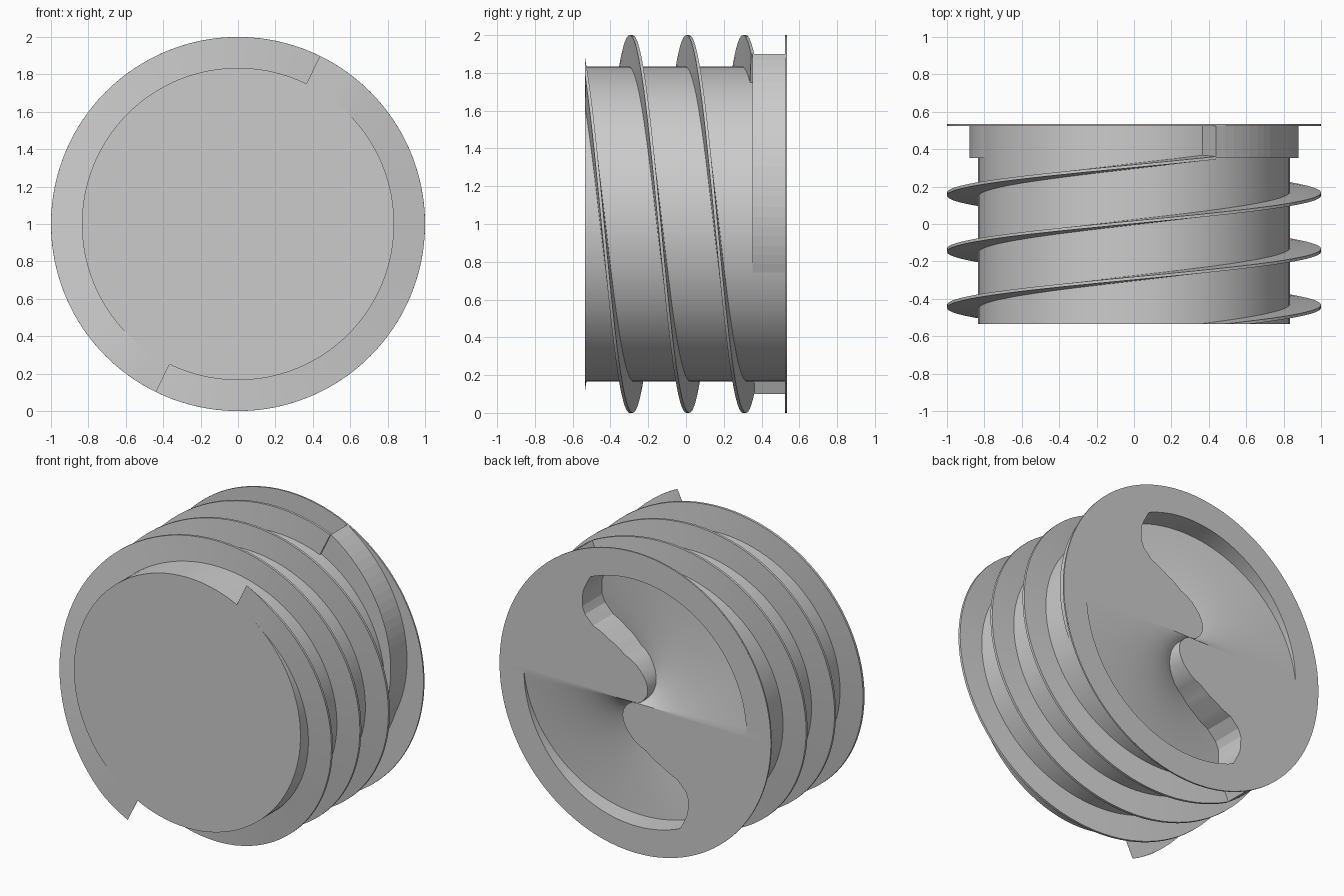
import bpy, bmesh
from math import sin, cos, pi, radians, hypot, atan2

if "Cube" in bpy.data.objects:
    bpy.data.objects.remove(bpy.data.objects["Cube"], do_unlink=True)

FRONT, BACK, FLANGE_Y, COLLAR_Y = -0.535, 0.535, 0.525, 0.353
CORE_R, RIM_R, POCKET_R = 0.835, 1.0, 0.82
RISE = 0.3 / pi              # thread advance per radian
START = radians(26)          # angle where threads and collar ramps begin
SEG = 96

grey = bpy.data.materials.new("plain grey")
grey.use_nodes = True
grey.diffuse_color = (0.6, 0.6, 0.6, 1)
grey.node_tree.nodes["Principled BSDF"].inputs["Base Color"].default_value = (0.6, 0.6, 0.6, 1)


def point(r, a, y):
    """Angle runs clockwise from the top, seen from the front."""
    return (r * sin(a), y, 1 + r * cos(a))


def grid(bm, rows, closed=False):
    """Skin a list of equally long point rows."""
    vs = [[bm.verts.new(p) for p in row] for row in rows]
    for a, b in zip(vs, vs[1:]):
        n = len(a)
        for i in range(n if closed else n - 1):
            j = (i + 1) % n
            bm.faces.new((a[i], a[j], b[j], b[i]))
    return vs


def finish(bm, name, smooth=False):
    bmesh.ops.remove_doubles(bm, verts=bm.verts, dist=0.0002)
    bmesh.ops.dissolve_degenerate(bm, edges=bm.edges, dist=0.0002)
    bmesh.ops.recalc_face_normals(bm, faces=bm.faces)
    me = bpy.data.meshes.new(name)
    bm.to_mesh(me)
    bm.free()
    me.materials.append(grey)
    ob = bpy.data.objects.new(name, me)
    bpy.context.collection.objects.link(ob)
    if smooth:
        bpy.ops.object.select_all(action='DESELECT')
        ob.select_set(True)
        bpy.context.view_layer.objects.active = ob
        bpy.ops.object.shade_smooth_by_angle(angle=radians(20))
    return ob


# Curved pocket wall, from the centre out to the pocket rim
wall = [(-0.06, 0.03), (-0.09, 0.08), (-0.09, 0.13), (-0.04, 0.22), (0.08, 0.3),
        (0.19, 0.37), (0.31, 0.43), (0.37, 0.49), (0.39, 0.54), (0.385, 0.64), (0.33, 0.75)]
stations = [(hypot(x, z), atan2(x, z)) for x, z in wall]
stations[-1] = (POCKET_R, stations[-1][1])
stations.insert(0, (0.004, -pi / 2 + 0.05))


def refine(items, n=3):
    out = []
    for (r0, a0), (r1, a1) in zip(items, items[1:]):
        out += [(r0 + (r1 - r0) * k / n, a0 + (a1 - a0) * k / n) for k in range(n)]
    return out + [items[-1]]


stations = refine(stations)


def floor_y(a):
    return BACK - RISE * (a + pi / 2)


# Plug body: front cap, core, flange and back face with two spiral pockets
bm = bmesh.new()
outline = [(CORE_R, FRONT), (CORE_R, FLANGE_Y), (RIM_R, FLANGE_Y), (RIM_R, BACK)]
rings = grid(bm, [[point(r, 2 * pi * i / SEG, y) for i in range(SEG)] for r, y in outline], True)
bm.faces.new(rings[0])
N = 40
for turn in (0, pi):
    pocket, land, side, rim = [], [], [], []
    for r, end in stations:
        sweep = [-pi / 2 + (end + pi / 2) * k / N for k in range(N + 1)]
        rest = [end + (pi / 2 - end) * k / N for k in range(N + 1)]
        pocket.append([point(r, a + turn, floor_y(a)) for a in sweep])
        land.append([point(r, a + turn, BACK) for a in rest])
        side.append([point(r, end + turn, BACK), point(r, end + turn, floor_y(end))])
    rim_angles = sweep + rest[1:]
    rim = [[point(POCKET_R, a + turn, floor_y(a)) for a in sweep],
           [point(POCKET_R, a + turn, BACK) for a in sweep]]
    border = [[point(r, a + turn, BACK) for a in rim_angles] for r in (POCKET_R, RIM_R)]
    for rows in (pocket, land, side, rim, border):
        grid(bm, rows)
finish(bm, "plug_body", True)

# Two-start thread: thin tapered blades winding one and a half turns
for number, offset in enumerate((0, pi)):
    bm = bmesh.new()
    rows = []
    steps = SEG * 3 // 2
    for i in range(steps + 1):
        wind = 3 * pi * i / steps
        y = COLLAR_Y - 0.9 + RISE * wind
        section = [(CORE_R - 0.01, -0.015), (RIM_R, -0.008), (RIM_R, 0.008), (CORE_R - 0.01, 0.015)]
        rows.append([point(r, START + offset + wind, max(FRONT, y + d)) for r, d in section])
    ends = grid(bm, rows, True)
    bm.faces.new(ends[0])
    bm.faces.new(ends[-1])
    finish(bm, f"thread_{number + 1}", True)

# Collar ramps: stand out to the rim at the thread end and fade into the core
for number, offset in enumerate((0, pi)):
    bm = bmesh.new()
    rows = []
    for i in range(25):
        t = i / 24
        a = START + offset + radians(82) * t
        outer = RIM_R + (CORE_R - RIM_R) * t
        inner = CORE_R - 0.01
        rows.append([point(inner, a, COLLAR_Y), point(outer, a, COLLAR_Y),
                     point(outer, a, FLANGE_Y), point(inner, a, FLANGE_Y)])
    ends = grid(bm, rows, True)
    bm.faces.new(ends[0])
    bm.faces.new(ends[-1])
    finish(bm, f"collar_ramp_{number + 1}")
